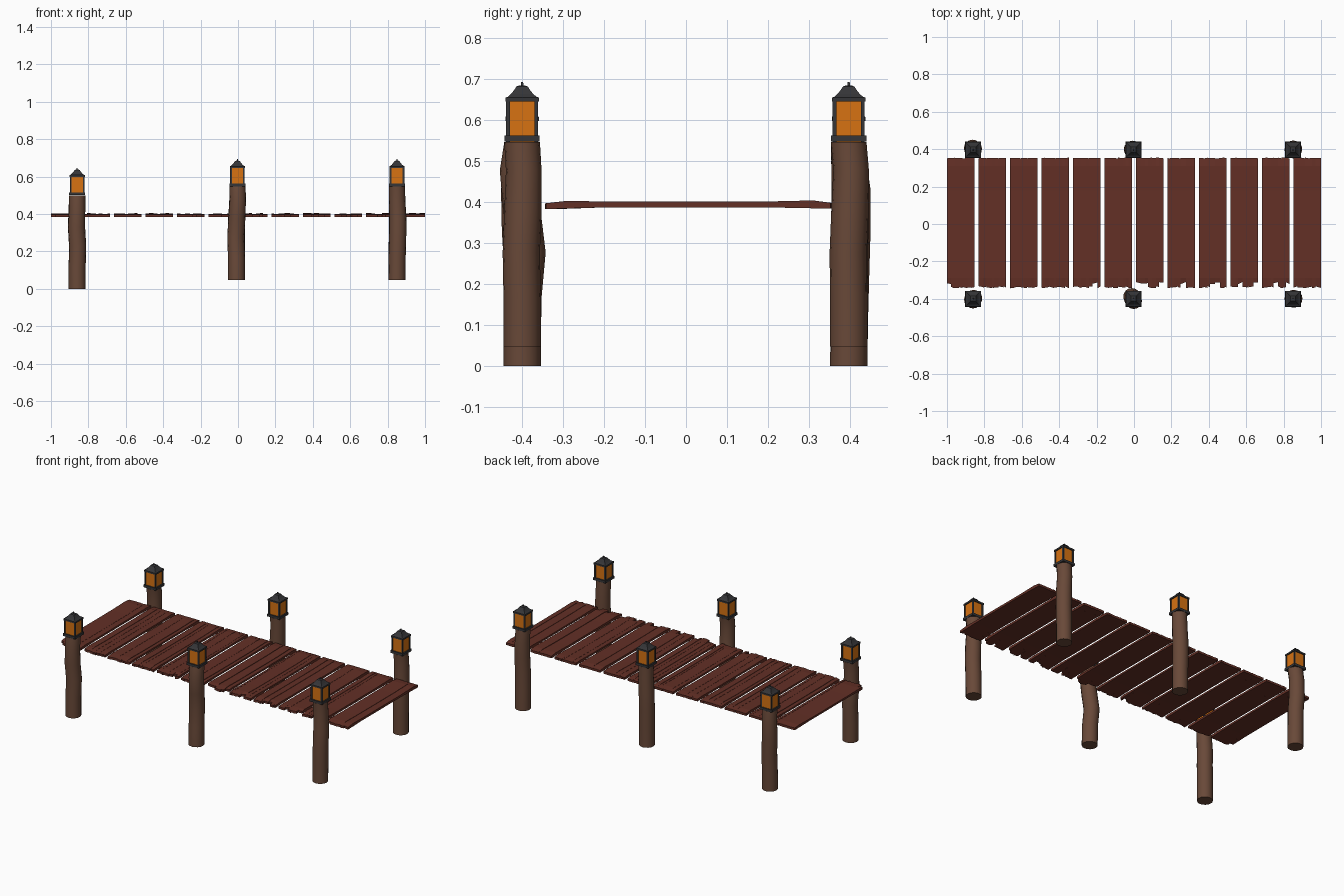
import bpy, bmesh, math, random
from mathutils import Vector

if "Cube" in bpy.data.objects:
    bpy.data.objects.remove(bpy.data.objects["Cube"])

random.seed(7)


def material(name, rgb):
    m = bpy.data.materials.new(name)
    m.diffuse_color = (*rgb, 1)
    m.use_nodes = True
    m.node_tree.nodes["Principled BSDF"].inputs["Base Color"].default_value = m.diffuse_color
    return m


PLANK = material("red_brown_plank", (0.125, 0.029, 0.019))
POST = material("brown_post", (0.14, 0.066, 0.04))
METAL = material("dark_metal", (0.035, 0.035, 0.038))
GLASS = material("amber_glass", (0.68, 0.17, 0.006))


def finish(bm, name, mats):
    bmesh.ops.recalc_face_normals(bm, faces=bm.faces)
    mesh = bpy.data.meshes.new(name)
    bm.to_mesh(mesh)
    bm.free()
    for m in mats:
        mesh.materials.append(m)
    ob = bpy.data.objects.new(name, mesh)
    bpy.context.collection.objects.link(ob)
    return ob


def loft(bm, rings, mat=0):
    """Closed skin through a list of equal-length point rings."""
    vs = [[bm.verts.new(p) for p in r] for r in rings]
    n = len(vs[0])
    faces = [bm.faces.new(vs[0]), bm.faces.new(vs[-1])]
    for a, b in zip(vs, vs[1:]):
        for i in range(n):
            j = (i + 1) % n
            faces.append(bm.faces.new((a[i], a[j], b[j], b[i])))
    for f in faces:
        f.material_index = mat


def square(x, y, z, h):
    return [(x - h, y - h, z), (x + h, y - h, z), (x + h, y + h, z), (x - h, y + h, z)]


# Planks: each is a set of lengthwise splinters with a ragged front end
def make_plank(index, cx):
    bm = bmesh.new()
    cuts = [0.0]
    for i in range(7):
        cuts.append(cuts[-1] + random.uniform(0.6, 1.4))
    xs = [cx - 0.074 + 0.148 * c / cuts[-1] for c in cuts]
    for i in range(7):
        lift = random.choice((0, 0, 0.002, -0.001))
        notch = random.random() < 0.25
        rings = []
        for x in (xs[i], xs[i + 1]):
            front = -0.318 if notch else -0.34
            front += random.uniform(-0.004, 0.008)
            back = 0.353 + random.uniform(-0.002, 0.002)
            rings.append([
                (x, front, 0.383), (x, -0.2, 0.387), (x, 0.2, 0.387), (x, back, 0.384),
                (x, back, 0.398), (x, 0.31, 0.402 + lift), (x, 0.18, 0.399 + lift),
                (x, -0.18, 0.399 + lift), (x, -0.29, 0.401 + lift), (x, front, 0.397)])
        loft(bm, rings)
    finish(bm, f"plank_{index + 1}", [PLANK])


for k in range(12):
    make_plank(k, -0.926 + 1.852 * k / 11)


# Posts: slightly crooked round logs, centre offsets at six heights
HEIGHTS = (0, 0.12, 0.23, 0.33, 0.43, 0.50)


def make_post(name, x, y, z0, bend):
    bm = bmesh.new()
    rings = []
    for h, (dx, dy) in zip(HEIGHTS, bend):
        r = 0.0455 if h < 0.4 else 0.0435
        rings.append([(x + dx + r * math.cos(math.tau * i / 16),
                       y + dy + r * math.sin(math.tau * i / 16), z0 + h) for i in range(16)])
    loft(bm, rings)
    ob = finish(bm, name, [POST])
    for p in ob.data.polygons:
        p.use_smooth = True
    bpy.ops.object.select_all(action='DESELECT')
    ob.select_set(True)
    bpy.context.view_layer.objects.active = ob
    bpy.ops.object.shade_smooth_by_angle(angle=math.radians(30))


# Lanterns: base plate, glass box, corner bars, flared roof and finial
def make_lantern(name, x, y, z):
    bm = bmesh.new()
    loft(bm, [square(x, y, z - 0.002, 0.043), square(x, y, z + 0.013, 0.043)])
    loft(bm, [square(x, y, z + 0.012, 0.035), square(x, y, z + 0.098, 0.035)], 1)
    for sx in (-1, 1):
        for sy in (-1, 1):
            px, py = x + sx * 0.0345, y + sy * 0.0345
            loft(bm, [square(px, py, z + 0.012, 0.0045), square(px, py, z + 0.098, 0.0045)])
    profile = ((0.095, 0.041), (0.105, 0.041), (0.107, 0.035), (0.114, 0.027),
               (0.124, 0.019), (0.132, 0.014), (0.135, 0.006))
    loft(bm, [square(x, y, z + h, w) for h, w in profile])
    loft(bm, [square(x, y, z + 0.133, 0.0035), square(x, y, z + 0.143, 0.0025)])
    finish(bm, name, [METAL, GLASS])


BENDS = {
    "front_left": [(0, 0), (0, 0), (0.003, 0.002), (-0.003, -0.004), (0, -0.008), (0, 0)],
    "front_middle": [(-0.005, 0), (-0.005, 0.002), (-0.009, 0.012), (-0.003, 0), (0.002, -0.011), (0, 0)],
    "front_right": [(0, 0), (0.001, 0), (0.004, -0.002), (0.005, 0.002), (0.001, 0.004), (0, 0)],
    "back_left": [(0, 0), (0, 0.002), (0.002, 0.005), (-0.004, 0.008), (-0.002, 0.01), (0, 0)],
    "back_middle": [(-0.005, 0), (-0.005, 0), (-0.006, 0.002), (-0.004, 0.003), (0, 0.002), (0, 0)],
    "back_right": [(0, 0), (0, 0), (0.002, -0.001), (0.004, 0.003), (0.001, 0.006), (0, 0)],
}
for row, y in (("front", -0.4), ("back", 0.397)):
    for side, x, z0 in (("left", -0.86, 0), ("middle", -0.003, 0.047), ("right", 0.85, 0.047)):
        key = f"{row}_{side}"
        make_post(f"{key}_post", x, y, z0, BENDS[key])
        make_lantern(f"{key}_lantern", x, y, z0 + 0.503)
